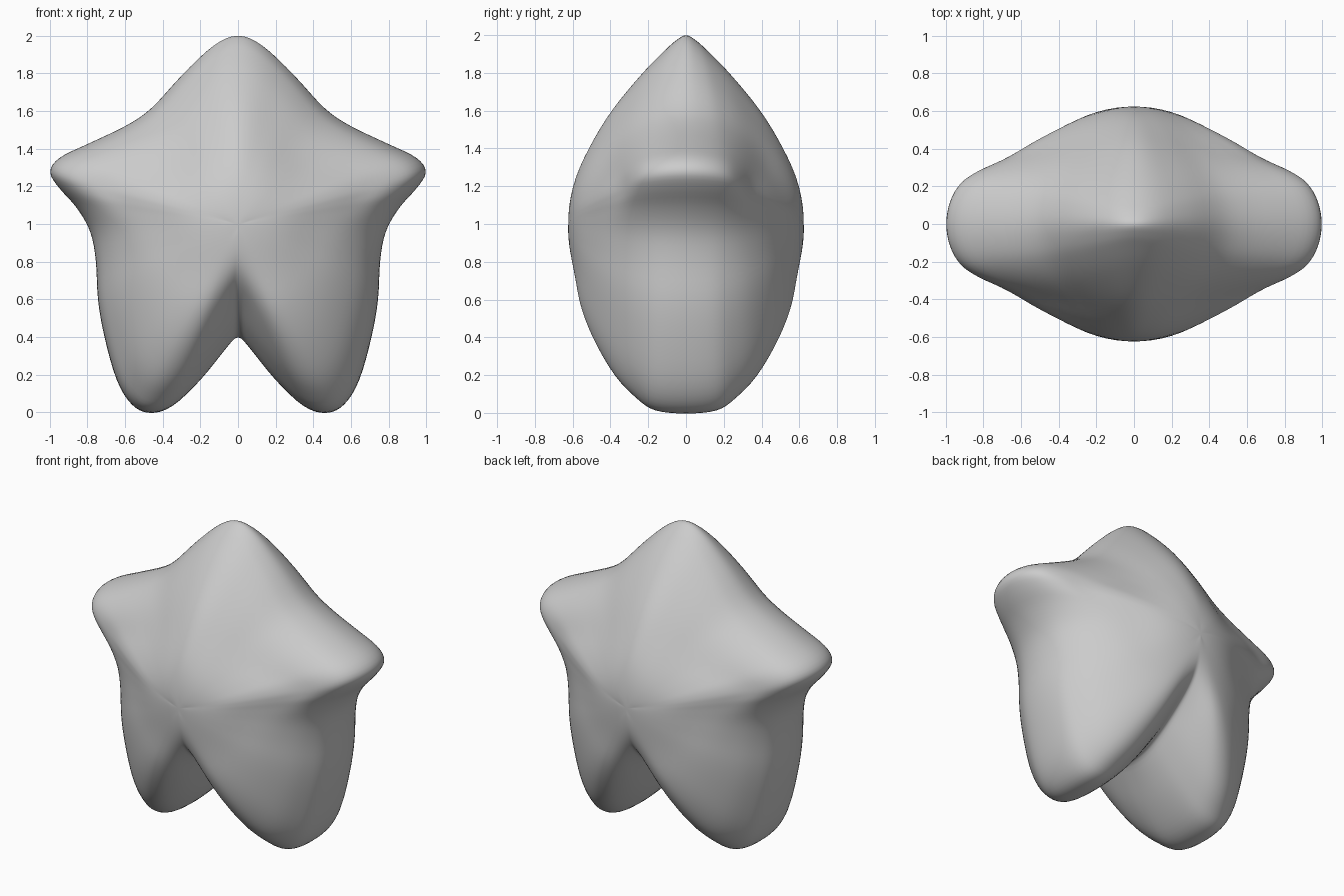
import bpy, bmesh
from mathutils import Vector

if "Cube" in bpy.data.objects:
    bpy.data.objects.remove(bpy.data.objects["Cube"])

CENTRE_Z, SUB_U, SUB_V = 1.0, 4, 4

# right half of the front outline (x, z), from top tip to crotch
outline = [(0, 2.003), (.13, 1.95), (.30, 1.79), (.46, 1.615), (.60, 1.52), (.80, 1.425),
           (.95, 1.352), (1.0, 1.275), (.95, 1.19), (.86, 1.09), (.785, .96), (.755, .80),
           (.745, .60), (.71, .40), (.645, .17), (.565, .04), (.47, -.005), (.35, .03),
           (.20, .17), (.07, .33), (0, .40)]

# depth profiles (fraction of the way to the outline, depth) keyed by outline index
profiles = {
    0: [(0, .625), (.2, .6), (.4, .51), (.6, .385), (.8, .21), (.92, .09), (.97, .04), (1, 0)],
    3: [(0, .625), (.2, .6), (.4, .53), (.6, .43), (.8, .31), (.92, .20), (.975, .11), (1, 0)],
    7: [(0, .625), (.25, .57), (.5, .445), (.68, .335), (.82, .28), (.92, .22), (.98, .12), (1, 0)],
    10: [(0, .625), (.25, .6), (.5, .51), (.7, .42), (.84, .32), (.93, .22), (.98, .12), (1, 0)],
    16: [(0, .625), (.2, .61), (.4, .57), (.6, .495), (.8, .38), (.92, .265), (.985, .17), (1, 0)],
    18: [(0, .625), (.2, .61), (.4, .568), (.6, .49), (.8, .365), (.92, .245), (.98, .14), (1, 0)],
    20: [(0, .625), (.2, .605), (.4, .55), (.6, .44), (.78, .32), (.9, .2), (.97, .1), (1, 0)],
}


def profile_at(i):
    keys = sorted(profiles)
    for a, b in zip(keys, keys[1:]):
        if a <= i <= b:
            t = (i - a) / (b - a)
            return [Vector(p).lerp(Vector(q), t) for p, q in zip(profiles[a], profiles[b])]


def spline(p0, p1, p2, p3, t):
    return 0.5 * (2 * p1 + (p2 - p0) * t + (2 * p0 - 5 * p1 + 4 * p2 - p3) * t * t
                  + (3 * p1 - p0 - 3 * p2 + p3) * t ** 3)


def meridian(rim, prof):
    """Smooth curve from front pole over the outline to the back pole."""
    half = [(f, -d) for f, d in prof]
    full = half + [(f, -d) for f, d in half[-2::-1]]
    pts = [(-full[1][0], full[1][1])] + full + [(-full[-2][0], full[-2][1])]
    pts = [Vector((rim.x * f, y, CENTRE_Z + (rim.y - CENTRE_Z) * f)) for f, y in pts]
    curve = [spline(*pts[k:k + 4], s / SUB_V)
             for k in range(len(pts) - 3) for s in range(SUB_V)]
    return curve + [pts[-2]]


def round_belly(p):
    """Blend the middle of the front and back into one smooth dome."""
    dz = p.z - CENTRE_Z
    r = (p.x ** 2 + dz ** 2) ** 0.5
    t = min(max((0.5 - r) / 0.42, 0), 1)
    w = t * t * (3 - 2 * t)
    dome = 0.625 - 0.75 * p.x ** 2 - (0.68 if dz > 0 else 0.5) * dz ** 2
    side = 1 if p.y > 0 else -1
    return Vector((p.x, p.y + (side * dome - p.y) * w, p.z))


# closed outline ring (right half, then mirrored left half) with its depth profiles
n = len(outline)
ring = [Vector(p) for p in outline] + [Vector((-x, z)) for x, z in outline[-2:0:-1]]
m = len(ring)
rims, profs = [], []
for i in range(m):
    near = [ring[(i + k) % m] for k in (-1, 0, 1, 2)]
    for s in range(SUB_U):
        u = i + s / SUB_U
        rims.append(spline(*near, s / SUB_U))
        profs.append(profile_at(min(u, m - u)))
# soften the change of profile around the ring
for _ in range(14):
    profs = [[a * .25 + b * .5 + c * .25 for a, b, c in
              zip(profs[i - 1], profs[i], profs[(i + 1) % len(profs)])]
             for i in range(len(profs))]
rows = [[round_belly(p) for p in meridian(r, q)] for r, q in zip(rims, profs)]

# star body surface
bm = bmesh.new()
front = bm.verts.new(rows[0][0])
back = bm.verts.new(rows[0][-1])
grid = [[bm.verts.new(p) for p in row[1:-1]] for row in rows]
for a, b in zip(grid, grid[1:] + grid[:1]):
    bm.faces.new((front, a[0], b[0]))
    bm.faces.new((back, b[-1], a[-1]))
    for j in range(len(a) - 1):
        bm.faces.new((a[j], a[j + 1], b[j + 1], b[j]))
for _ in range(4):
    bmesh.ops.smooth_vert(bm, verts=bm.verts, factor=0.3,
                          use_axis_x=True, use_axis_y=True, use_axis_z=True)
bmesh.ops.recalc_face_normals(bm, faces=bm.faces)
for f in bm.faces:
    f.smooth = True

mesh = bpy.data.meshes.new("star_body")
bm.to_mesh(mesh)
bm.free()
body = bpy.data.objects.new("star_body", mesh)
bpy.context.collection.objects.link(body)
